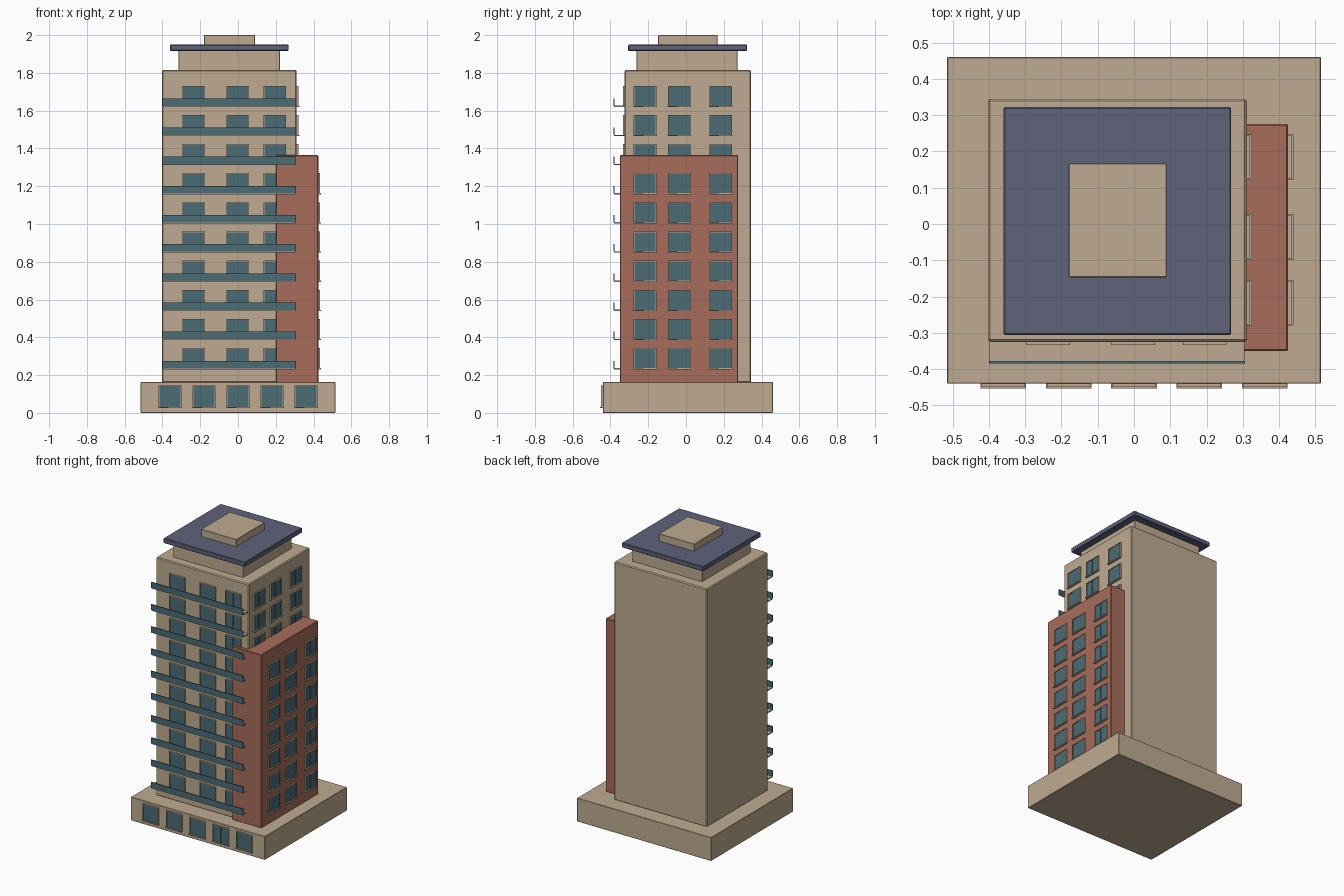
import bpy, bmesh
from mathutils import Vector

if "Cube" in bpy.data.objects:
    bpy.data.objects.remove(bpy.data.objects["Cube"])


def material(name, rgb):
    m = bpy.data.materials.new(name)
    m.diffuse_color = (*rgb, 1)
    m.use_nodes = True
    m.node_tree.nodes["Principled BSDF"].inputs["Base Color"].default_value = m.diffuse_color
    return m


TAN = material("tan_plaster", (0.52, 0.41, 0.285))
BRICK = material("red_brick", (0.39, 0.155, 0.105))
ROOF = material("slate_blue", (0.112, 0.125, 0.195))
GLASS = material("teal_glass", (0.072, 0.15, 0.18))


def add_box(bm, lo, hi, mat=0):
    """Axis-aligned box between two corners."""
    lo, hi = Vector(lo), Vector(hi)
    verts = bmesh.ops.create_cube(bm, size=1)["verts"]
    for v in verts:
        v.co = Vector(((lo[i] + hi[i]) / 2 + v.co[i] * (hi[i] - lo[i])) for i in range(3))
    for f in {f for v in verts for f in v.link_faces}:
        f.material_index = mat


def finish(bm, name, mats, bevel=0):
    bmesh.ops.recalc_face_normals(bm, faces=bm.faces)
    mesh = bpy.data.meshes.new(name)
    bm.to_mesh(mesh)
    bm.free()
    ob = bpy.data.objects.new(name, mesh)
    bpy.context.collection.objects.link(ob)
    for m in mats:
        mesh.materials.append(m)
    if bevel:
        mod = ob.modifiers.new("edge", "BEVEL")
        mod.width, mod.segments = bevel, 1
    return ob


def block(name, lo, hi, mat, bevel=0.004):
    bm = bmesh.new()
    add_box(bm, lo, hi)
    return finish(bm, name, [mat], bevel)


def windows(name, face, wall, centres, sills, w=0.12, h=0.11):
    """Sliding windows on a wall that faces the front or the right."""
    bm = bmesh.new()

    def part(u0, u1, z0, z1, depth, mat):
        if face == "front":
            add_box(bm, (u0, wall - depth, z0), (u1, wall + 0.004, z1), mat)
        else:
            add_box(bm, (wall - 0.004, u0, z0), (wall + depth, u1, z1), mat)

    t = 0.004
    for z in sills:
        for c in centres:
            a, b = c - w / 2, c + w / 2
            # frame
            part(a, a + t, z, z + h, 0.009, 0)
            part(b - t, b, z, z + h, 0.009, 0)
            part(a, b, z + h - t, z + h, 0.009, 0)
            # sill
            part(a - 0.003, b + 0.003, z - 0.002, z + t, 0.014, 0)
            # two overlapping panes and the narrow meeting rail
            part(a + t, c + 0.008, z + t, z + h - t, 0.004, 1)
            part(c - 0.008, b - t, z + t, z + h - t, 0.007, 1)
            part(c - 0.001, c + 0.001, z + t, z + h - t, 0.008, 1)
    return finish(bm, name, [TAN, GLASS])


# Main masses
block("podium", (-0.515, -0.44, 0), (0.515, 0.46, 0.163), TAN, 0.002)
block("tower", (-0.403, -0.325, 0.16), (0.311, 0.345, 1.815), TAN, 0.006)
block("brick_wing", (0.20, -0.35, 0.16), (0.425, 0.276, 1.365), BRICK)

# Roof tiers
block("penthouse", (-0.315, -0.262, 1.81), (0.222, 0.273, 1.918), TAN, 0.002)
block("roof_slab", (-0.36, -0.306, 1.916), (0.268, 0.323, 1.95), ROOF)
block("roof_cap", (-0.18, -0.147, 1.948), (0.09, 0.167, 2.0), TAN, 0.002)

# Windows
floors = [0.233 + i * 0.1543 for i in range(10)]
side = (-0.217, -0.036, 0.184)
windows("tower_front_windows", "front", -0.325, (-0.236, -0.002, 0.195), floors)
windows("tower_side_windows", "right", 0.311, side, floors[7:])
windows("wing_side_windows", "right", 0.425, side, floors[:7])
windows("podium_windows", "front", -0.44, [-0.36 + 0.18 * i for i in range(5)],
        [0.028], h=0.118)

# Balconies: thin floor slab with a glazed parapet
bm = bmesh.new()
for z in floors:
    add_box(bm, (-0.398, -0.381, z - 0.002), (0.304, -0.32, z + 0.005), 0)
    add_box(bm, (-0.4, -0.384, z + 0.003), (0.306, -0.378, z + 0.043), 1)
finish(bm, "balconies", [TAN, GLASS])
